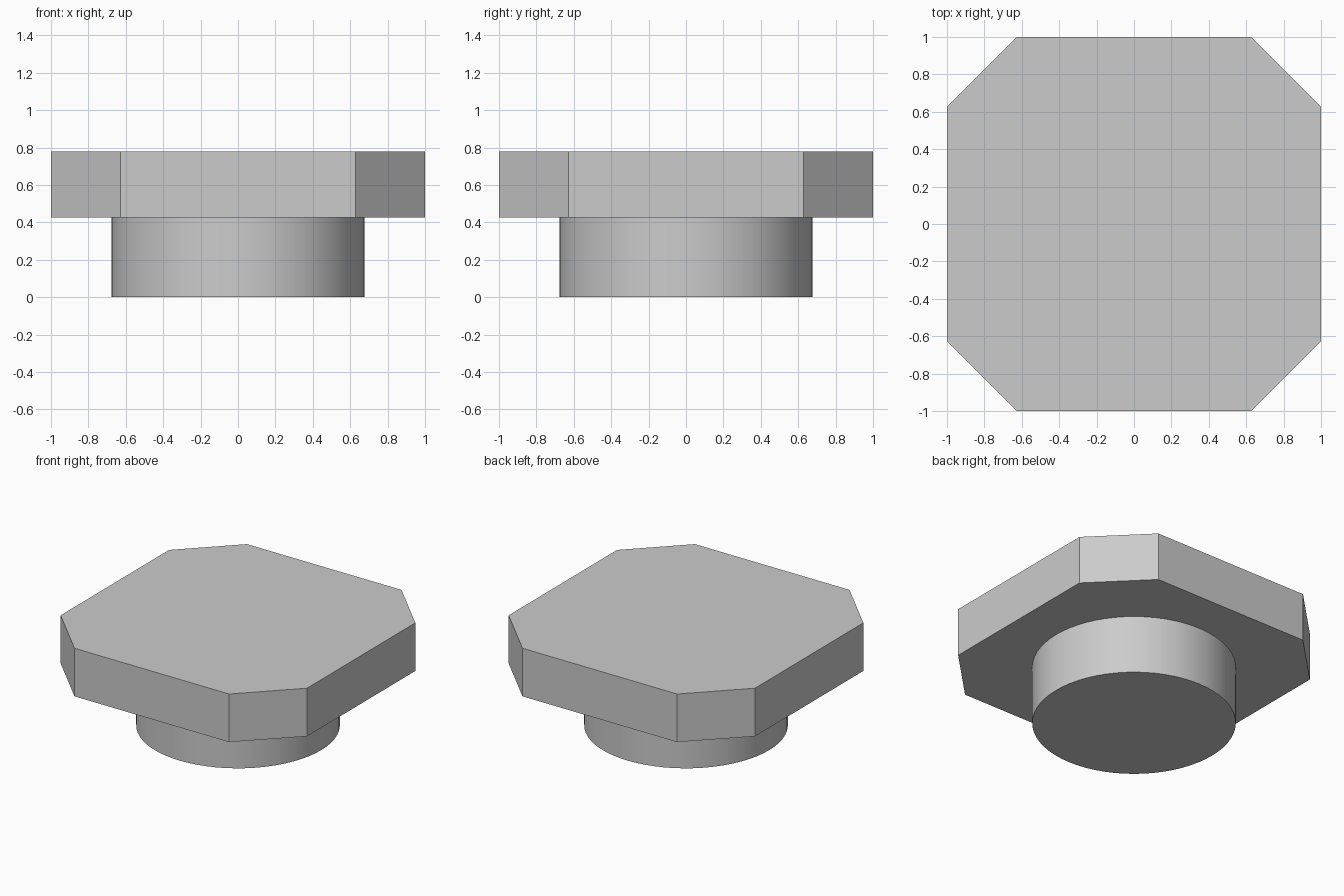
import bpy
import bmesh
import math

cube = bpy.data.objects.get("Cube")
if cube:
    bpy.data.objects.remove(cube, do_unlink=True)

STEM_HEIGHT, TOP_HEIGHT = 0.427, 0.78
STEM_RADIUS = 0.677
HALF, CORNER = 1.0, 0.372

grey = bpy.data.materials.new("plain grey")
grey.use_nodes = True
color = (0.6, 0.6, 0.6, 1)
grey.diffuse_color = color
grey.node_tree.nodes["Principled BSDF"].inputs["Base Color"].default_value = color


def extruded_part(name, outline, bottom, top):
    """Closed prism raised from a flat outline."""
    bm = bmesh.new()
    base = bm.faces.new([bm.verts.new((x, y, bottom)) for x, y in outline])
    raised = bmesh.ops.extrude_face_region(bm, geom=[base], use_keep_orig=True)
    verts = [v for v in raised["geom"] if isinstance(v, bmesh.types.BMVert)]
    bmesh.ops.translate(bm, verts=verts, vec=(0, 0, top - bottom))
    bmesh.ops.recalc_face_normals(bm, faces=bm.faces)
    mesh = bpy.data.meshes.new(name)
    bm.to_mesh(mesh)
    bm.free()
    mesh.materials.append(grey)
    obj = bpy.data.objects.new(name, mesh)
    bpy.context.collection.objects.link(obj)
    return obj


# Square head with cut corners
flat = HALF - CORNER
outline = []
for c, s in ((1, 0), (0, 1), (-1, 0), (0, -1)):
    for x, y in ((HALF, -flat), (HALF, flat)):
        outline.append((c * x - s * y, s * x + c * y))
extruded_part("head", outline, STEM_HEIGHT, TOP_HEIGHT)

# Round stem below the head
sides = 64
ring = [(STEM_RADIUS * math.cos(math.tau * i / sides),
         STEM_RADIUS * math.sin(math.tau * i / sides)) for i in range(sides)]
stem = extruded_part("stem", ring, 0, STEM_HEIGHT)
bpy.ops.object.select_all(action='DESELECT')
stem.select_set(True)
bpy.context.view_layer.objects.active = stem
bpy.ops.object.shade_smooth_by_angle(angle=math.radians(30))
